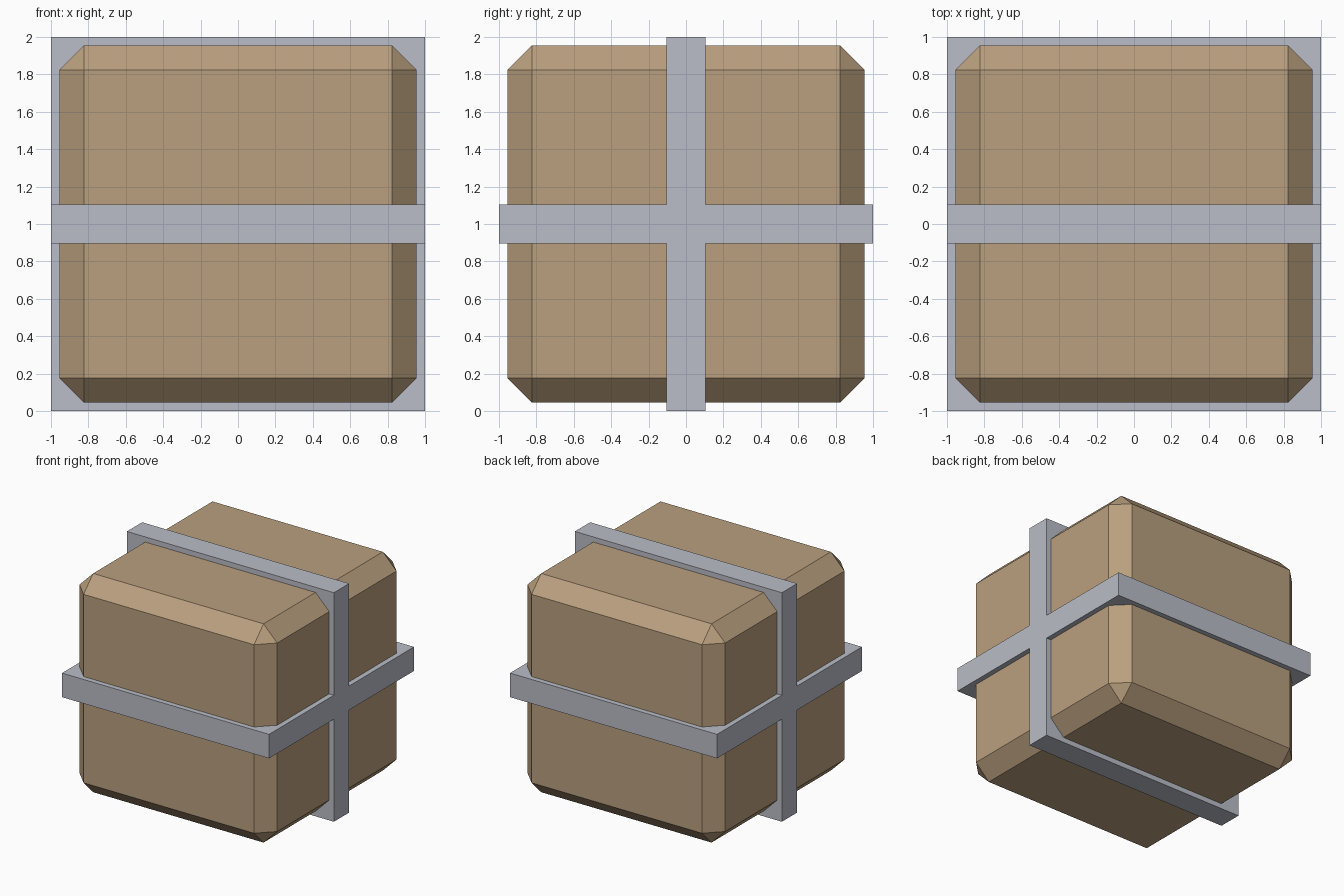
import bpy
import bmesh
from mathutils import Vector

cube = bpy.data.objects.get("Cube")
if cube:
    bpy.data.objects.remove(cube, do_unlink=True)


def make_material(name, rgb):
    mat = bpy.data.materials.new(name)
    mat.use_nodes = True
    mat.diffuse_color = (*rgb, 1)
    mat.node_tree.nodes["Principled BSDF"].inputs["Base Color"].default_value = (*rgb, 1)
    return mat


def add_object(name, bm, mat):
    bmesh.ops.recalc_face_normals(bm, faces=bm.faces)
    mesh = bpy.data.meshes.new(name)
    bm.to_mesh(mesh)
    bm.free()
    mesh.materials.append(mat)
    obj = bpy.data.objects.new(name, mesh)
    obj.location.z = 1
    bpy.context.collection.objects.link(obj)
    return obj


cardboard = make_material("tan cardboard", (0.49, 0.35, 0.21))
metal = make_material("light grey metal", (0.49, 0.51, 0.57))

# Chamfered box
bm = bmesh.new()
bmesh.ops.create_cube(bm, size=1.91)
bmesh.ops.bevel(bm, geom=bm.edges[:], offset=0.132, segments=1,
                affect='EDGES', profile=0.5)
add_object("crate_body", bm, cardboard)

# Two crossing straps: a plus-shaped profile extruded from side to side
half, arm = 0.105, 1.0
quarter = [(arm, half), (half, half), (half, arm)]
profile = []
for turn in range(4):
    profile += quarter
    quarter = [(-z, y) for y, z in quarter]

bm = bmesh.new()
face = bm.faces.new([bm.verts.new((-1, y, z)) for y, z in profile])
extruded = bmesh.ops.extrude_face_region(bm, geom=[face], use_keep_orig=True)
new_verts = [v for v in extruded["geom"] if isinstance(v, bmesh.types.BMVert)]
bmesh.ops.translate(bm, verts=new_verts, vec=Vector((2, 0, 0)))
add_object("crossed_straps", bm, metal)
